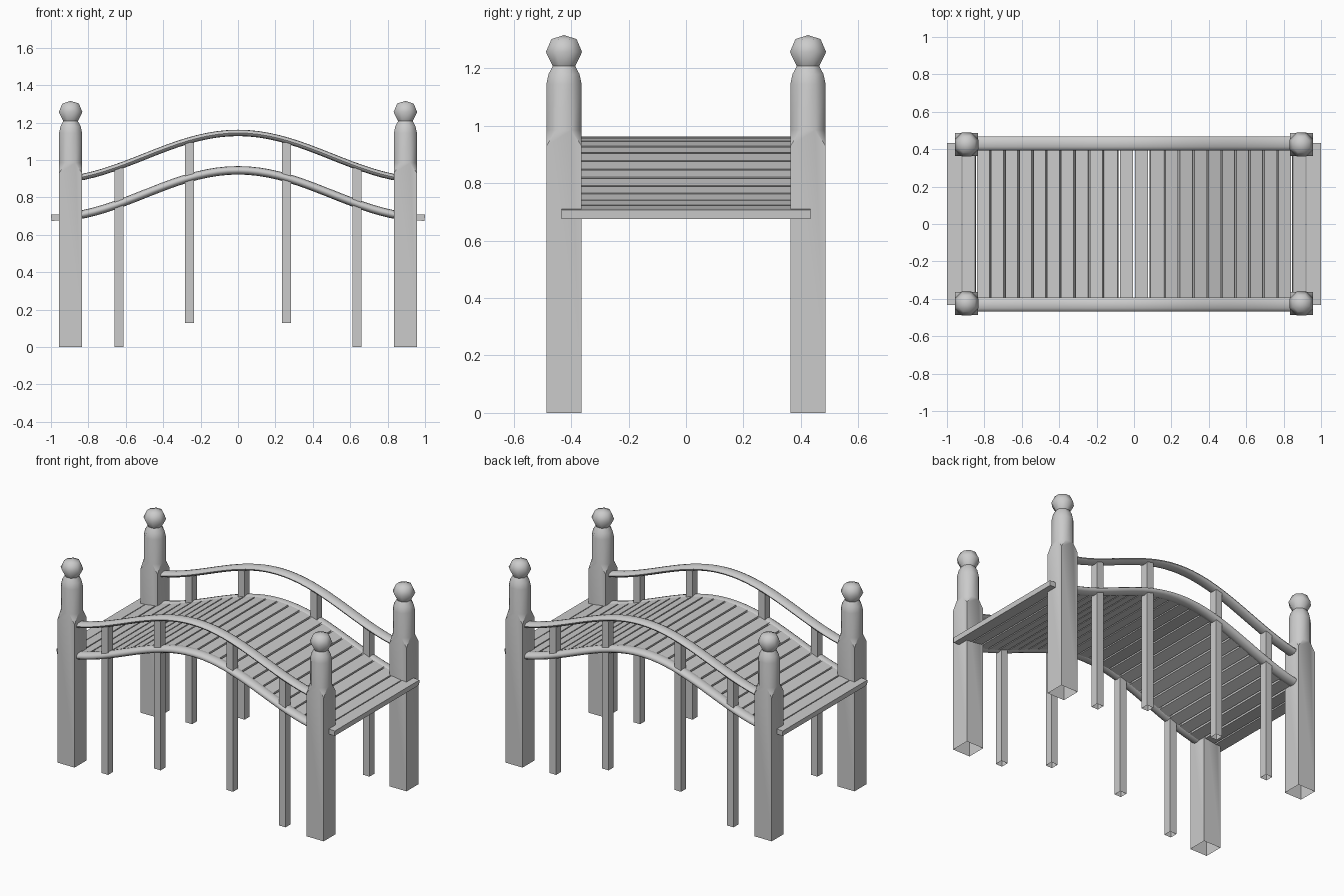
import bpy, bmesh
from math import pi, cos, sin, tan, atan, radians, sqrt

if "Cube" in bpy.data.objects:
    bpy.data.objects.remove(bpy.data.objects["Cube"])


def finish(name, bm, angle=None):
    bmesh.ops.recalc_face_normals(bm, faces=bm.faces)
    me = bpy.data.meshes.new(name)
    bm.to_mesh(me)
    bm.free()
    if angle:
        me.polygons.foreach_set("use_smooth", [True] * len(me.polygons))
        me.set_sharp_from_angle(angle=radians(angle))
    ob = bpy.data.objects.new(name, me)
    bpy.context.collection.objects.link(ob)
    return ob


def arch(x):
    # Height of the deck centre line
    return 0.8185 + 0.1265 * cos(pi * x)


def slope(x):
    return -0.1265 * pi * sin(pi * x)


def corner_post(name, cx, cy):
    # Square shaft chamfered into an octagonal column with a ball finial
    bm = bmesh.new()
    h = 0.0615

    def octagon(r, z):
        R = r / cos(pi / 8)
        return [bm.verts.new((cx + R * cos(pi / 8 + k * pi / 4),
                              cy + R * sin(pi / 8 + k * pi / 4), z)) for k in range(8)]

    signs = [(1, 1), (-1, 1), (-1, -1), (1, -1)]
    low = [bm.verts.new((cx + h * a, cy + h * b, 0)) for a, b in signs]
    mid = [bm.verts.new((cx + h * a, cy + h * b, 0.93)) for a, b in signs]
    ring = octagon(h, 0.985)
    for i in range(4):
        j = (i + 1) % 4
        bm.faces.new((mid[i], ring[2 * i], ring[2 * i + 1]))
        bm.faces.new((low[i], low[j], mid[j], ring[(2 * i + 2) % 8], ring[2 * i + 1], mid[i]))
    for r, z in [(h, 1.145), (0.054, 1.18), (0.039, 1.208), (0.063, 1.257), (0.044, 1.302)]:
        new = octagon(r, z)
        for k in range(8):
            n = (k + 1) % 8
            bm.faces.new((ring[k], ring[n], new[n], new[k]))
        ring = new
    top = bm.verts.new((cx, cy, 1.316))
    for k in range(8):
        bm.faces.new((ring[k], ring[(k + 1) % 8], top))
    finish(name, bm, 50)


def rail(name, cy, dz, half_w, half_h):
    # Oval tube swept along the arch
    bm = bmesh.new()
    prev, n, seg = None, 12, 32
    for i in range(seg + 1):
        x = -0.88 + 1.76 * i / seg
        t = atan(slope(x))
        ring = []
        for k in range(n):
            a = 2 * pi * k / n
            u = half_h * sin(a)
            ring.append(bm.verts.new((x - u * sin(t), cy + half_w * cos(a),
                                      arch(x) + dz + u * cos(t))))
        if prev:
            for k in range(n):
                m = (k + 1) % n
                bm.faces.new((prev[k], prev[m], ring[m], ring[k]))
        else:
            bm.faces.new(ring)
        prev = ring
    bm.faces.new(prev)
    finish(name, bm, 50)


def box(name, centre, size, tilt=0, open_bottom=False):
    bm = bmesh.new()
    bmesh.ops.create_cube(bm, size=1)
    for v in bm.verts:
        v.co = [v.co[i] * size[i] for i in range(3)]
    if open_bottom:
        bm.normal_update()
        bmesh.ops.delete(bm, geom=[f for f in bm.faces if f.normal.z < -0.9], context='FACES')
    ob = finish(name, bm)
    ob.location = centre
    ob.rotation_euler = (0, -tilt, 0)
    return ob


# Posts, rails and slim uprights on both sides
for sy, side in ((-1, "front"), (1, "back")):
    for sx, end in ((-1, "left"), (1, "right")):
        corner_post(f"{side}_{end}_post", sx * 0.895, sy * 0.425)
        for label, x, z0, z1 in (("outer", 0.637, 0.0, 0.957), ("inner", 0.26, 0.13, 1.095)):
            box(f"{side}_{end}_{label}_upright", (sx * x, sy * 0.431, (z0 + z1) / 2),
                (0.047, 0.05, z1 - z0), open_bottom=True)
    rail(f"{side}_hand_rail", sy * 0.431, 0.2, 0.037, 0.017)
    rail(f"{side}_deck_rail", sy * 0.431, 0.0, 0.037, 0.0225)

# Deck planks spaced evenly along the arch length
steps = 2000
lengths = [0.0]
for i in range(steps):
    x = (i + 0.5) / steps
    lengths.append(lengths[-1] + sqrt(1 + slope(x) ** 2) / steps)
pitch = lengths[-1] / 13
for k in range(13):
    target = (k + 0.5) * pitch
    x = next(i for i, s in enumerate(lengths) if s >= target) / steps
    for s in (-1, 1):
        box(f"deck_plank_{'left' if s < 0 else 'right'}_{k + 1}", (s * x, 0, arch(x)),
            (pitch - 0.01 if k < 12 else 2 * (1 - x) - 0.003, 0.868, 0.033), atan(slope(s * x)))
